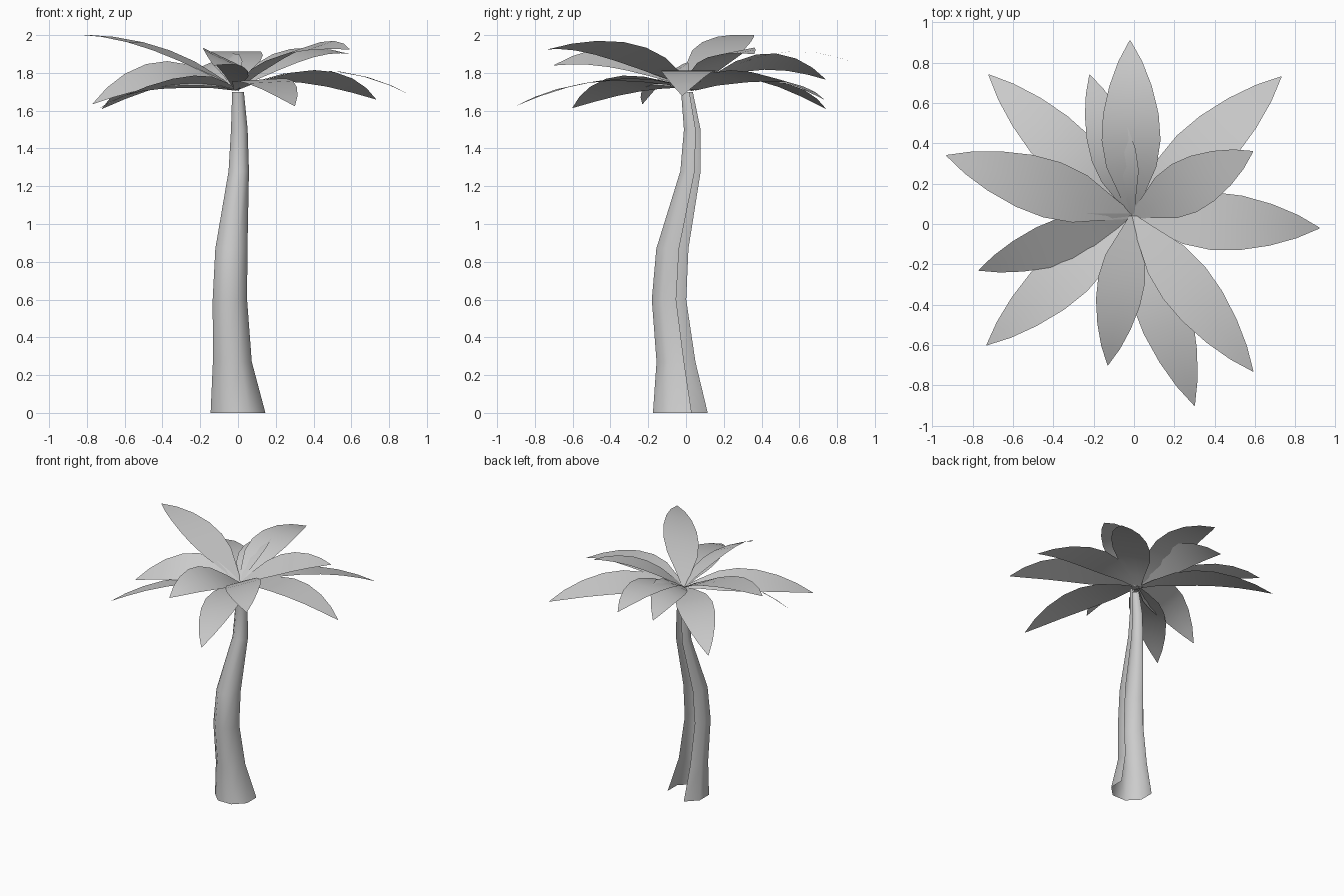
import bpy, math
from mathutils import Vector

if "Cube" in bpy.data.objects:
    bpy.data.objects.remove(bpy.data.objects["Cube"])


def make_object(name, verts, faces):
    mesh = bpy.data.meshes.new(name)
    mesh.from_pydata(verts, [], faces)
    mesh.update()
    mesh.shade_smooth()
    obj = bpy.data.objects.new(name, mesh)
    bpy.context.collection.objects.link(obj)
    return obj


def grid_faces(rows, cols):
    return [(r * cols + c, r * cols + c + 1, (r + 1) * cols + c + 1, (r + 1) * cols + c)
            for r in range(rows - 1) for c in range(cols - 1)]


# Trunk: bent octagonal tube, open along two sides at the back
# rings: z, centre x, centre y, half width
rings = [(0.0, 0.0, -0.03, 0.145), (0.27, -0.03, -0.053, 0.103),
         (0.6, -0.043, -0.09, 0.091), (0.87, -0.035, -0.072, 0.085),
         (1.28, 0.004, 0.024, 0.054), (1.5, 0.007, 0.033, 0.044),
         (1.7, 0.0, 0.005, 0.031)]
verts = []
for z, cx, cy, half in rings:
    r = half / math.cos(math.pi / 8)
    for k in range(7):
        a = math.radians(112.5 + 45 * k)
        verts.append((cx + r * math.cos(a), cy + r * math.sin(a), z))
make_object("trunk", verts, grid_faces(len(rings), 7))

# Fronds: arched, flat blades with a pointed tip
BASE = Vector((-0.01, 0.04, 1.71))
# position along the blade, half width
PROFILE = [(0, 0.015), (0.12, 0.06), (0.28, 0.122), (0.43, 0.143),
           (0.58, 0.135), (0.74, 0.103), (0.88, 0.058), (1, 0.002)]


def frond(name, tip, mid_z, roll, width=1.0):
    tip = Vector(tip)
    flat = Vector((tip.x - BASE.x, tip.y - BASE.y, 0)).normalized()
    left = Vector((-flat.y, flat.x, 0))
    m = 0.55
    verts = []
    for t, half in PROFILE:
        p = BASE.lerp(tip, t)
        # parabola through base, middle and tip heights
        p.z = (BASE.z * (t - m) * (t - 1) / m
               + mid_z * t * (t - 1) / (m * (m - 1))
               + tip.z * t * (t - m) / (1 - m))
        a = math.radians(roll)
        side = left * math.cos(a) + Vector((0, 0, math.sin(a)))
        for s in (1, 0, -1):
            verts.append(p + side * (half * width * s))
    make_object(name, verts, grid_faces(len(PROFILE), 3))


# tip, mid height, roll in degrees, width factor
fronds = [((0.92, -0.02, 1.68), 1.81, 0, 1.0),
          ((0.73, 0.73, 1.66), 1.78, -12, 1.0),
          ((0.59, 0.36, 1.90), 1.90, 10, 0.95),
          ((-0.02, 0.91, 1.845), 1.91, 0, 1.02),
          ((-0.22, 0.74, 1.765), 1.86, -22, 0.85),
          ((-0.72, 0.74, 1.61), 1.76, 5, 0.95),
          ((-0.93, 0.34, 2.0), 1.955, 0, 1.0),
          ((-0.77, -0.23, 1.635), 1.79, -30, 0.9),
          ((-0.73, -0.60, 1.615), 1.74, 15, 0.95),
          ((-0.13, -0.70, 1.84), 1.88, -25, 0.9),
          ((0.30, -0.90, 1.625), 1.755, 3, 0.95),
          ((0.59, -0.73, 1.925), 1.925, 15, 0.95)]
for i, f in enumerate(fronds):
    frond(f"frond_{i + 1}", *f)
